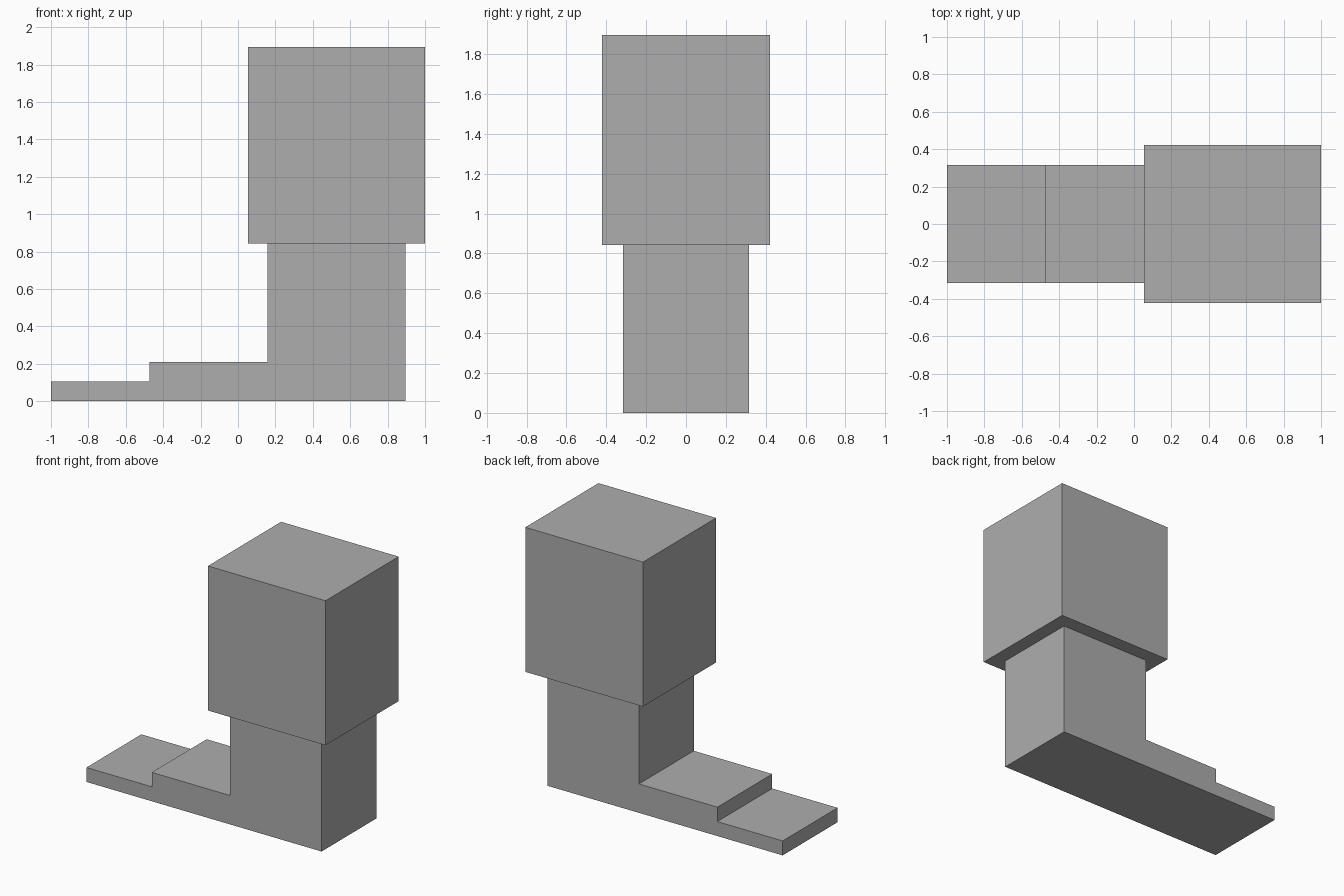
import bpy
import bmesh
from mathutils import Vector

cube = bpy.data.objects.get("Cube")
if cube:
    bpy.data.objects.remove(cube, do_unlink=True)

UNIT = 2 / 19  # the whole boot is 19 units long

grey = bpy.data.materials.new("plain grey")
grey.use_nodes = True
colour = (0.42, 0.42, 0.42, 1)
grey.diffuse_color = colour
grey.node_tree.nodes["Principled BSDF"].inputs["Base Color"].default_value = colour


def extrude_profile(name, points, half_width):
    """Extrude an x-z outline, given in units, symmetrically along y."""
    bm = bmesh.new()
    verts = [bm.verts.new((x * UNIT - 1, -half_width * UNIT, z * UNIT)) for x, z in points]
    face = bm.faces.new(verts)
    result = bmesh.ops.extrude_face_region(bm, geom=[face])
    moved = [v for v in result["geom"] if isinstance(v, bmesh.types.BMVert)]
    bmesh.ops.translate(bm, verts=moved, vec=Vector((0, 2 * half_width * UNIT, 0)))
    bmesh.ops.recalc_face_normals(bm, faces=bm.faces)
    mesh = bpy.data.meshes.new(name)
    bm.to_mesh(mesh)
    bm.free()
    mesh.materials.append(grey)
    obj = bpy.data.objects.new(name, mesh)
    bpy.context.collection.objects.link(obj)
    return obj


# Stepped foot and ankle in one piece
extrude_profile("boot_foot", [(0, 0), (18, 0), (18, 8), (11, 8),
                              (11, 2), (5, 2), (5, 1), (0, 1)], 3)

# Wide cuff above the ankle
extrude_profile("boot_cuff", [(10, 8), (19, 8), (19, 18), (10, 18)], 4)
